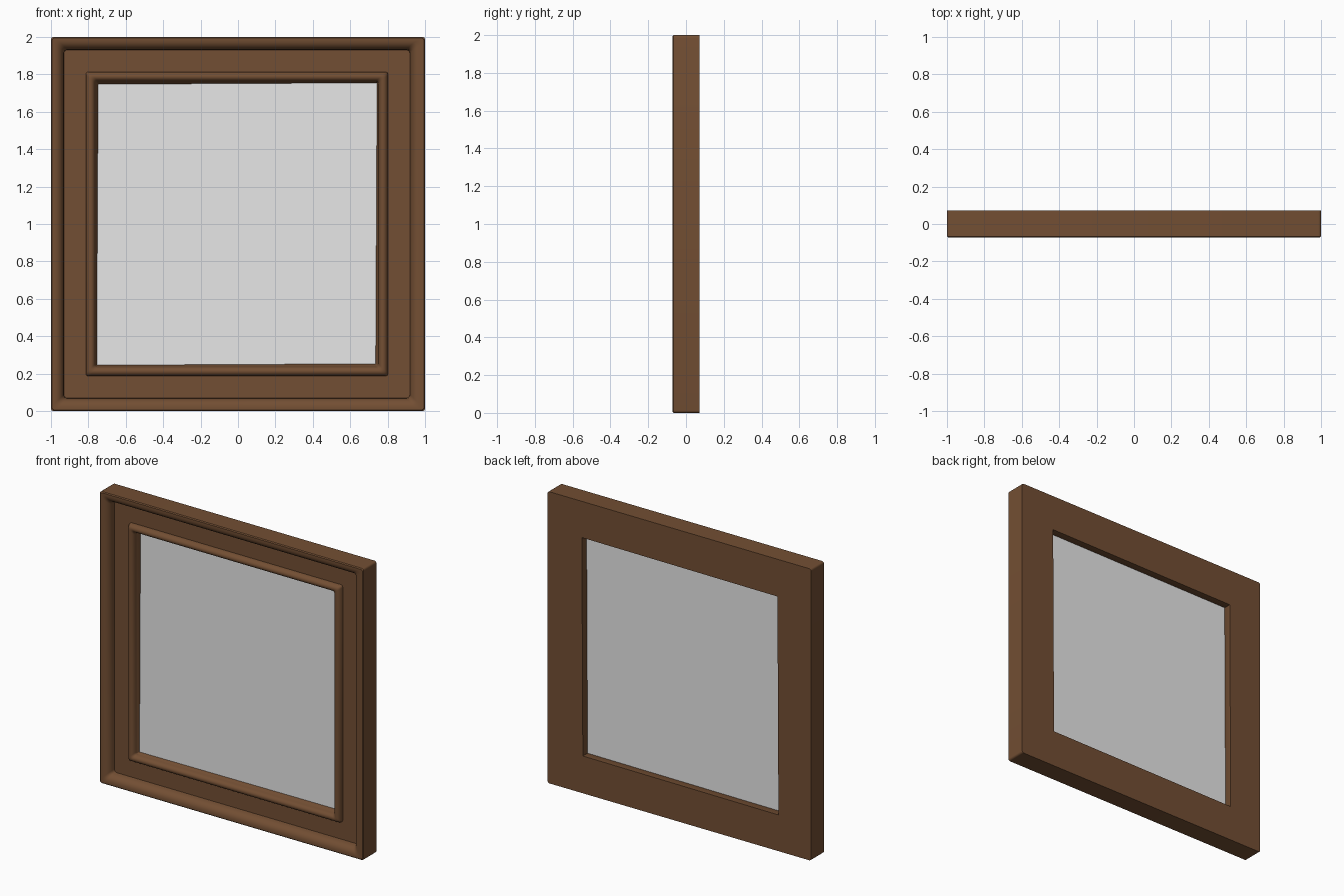
import bpy, bmesh, math

old = bpy.data.objects.get("Cube")
if old:
    bpy.data.objects.remove(old, do_unlink=True)


def material(name, colour, roughness):
    m = bpy.data.materials.new(name)
    m.use_nodes = True
    m.diffuse_color = (*colour, 1)
    bsdf = m.node_tree.nodes["Principled BSDF"]
    bsdf.inputs["Base Color"].default_value = (*colour, 1)
    bsdf.inputs["Roughness"].default_value = roughness
    return m


wood = material("brown wood", (0.17, 0.077, 0.033), 0.6)
pane = material("pale grey glass", (0.8, 0.8, 0.8), 0.3)


def rectangle(inset, y, radius, skew=0.0, steps=4):
    """Rounded rectangle at a distance inside the outer edge, slightly skewed by hand."""
    shift = 0.012 if inset > 0.03 else 0.0
    x0, x1, z0, z1 = inset - 1, 1 - inset - shift, inset, 2 - inset
    corners = ((x1, z1, -1, -1), (x0, z1, 1, -1), (x0, z0, 1, 1), (x1, z0, -1, 1))
    points = []
    for k, (cx, cz, sx, sz) in enumerate(corners):
        for i in range(steps + 1):
            a = math.pi / 2 * (k + i / steps)
            x = cx + radius * (sx + math.cos(a))
            z = cz + radius * (sz + math.sin(a))
            points.append((x + skew * (z - 1), y, z + skew * x))
    return points


def finish(bm, name, mat):
    bmesh.ops.recalc_face_normals(bm, faces=bm.faces)
    mesh = bpy.data.meshes.new(name)
    bm.to_mesh(mesh)
    bm.free()
    mesh.materials.append(mat)
    obj = bpy.data.objects.new(name, mesh)
    bpy.context.collection.objects.link(obj)
    bpy.ops.object.select_all(action="DESELECT")
    obj.select_set(True)
    bpy.context.view_layer.objects.active = obj
    bpy.ops.object.shade_smooth_by_angle(angle=math.radians(35))
    return obj


# Moulding section: (inset, depth, corner radius, skew)
section = [(0, 0.072, 0.014, 0), (0, -0.066, 0.014, 0), (0.006, -0.072, 0.014, 0)]
# rounded outer lip falling to the recessed panel
for i in range(7):
    a = math.pi / 2 * i / 6
    section.append((0.018 + 0.05 * math.sin(a), -0.014 - 0.058 * math.cos(a), 0.02, 0))
section.append((0.069, -0.01, 0.02, 0))
# half-round inner bead
for i in range(9):
    a = math.pi * i / 8
    section.append((0.212 - 0.026 * math.cos(a), -0.01 - 0.036 * math.sin(a), 0.015, 0))
# rebate and inner reveal through to the back
section += [(0.24, -0.006, 0.006, 0.002), (0.25, 0.015, 0.003, 0.005),
            (0.252, 0.072, 0.003, 0.005)]

bm = bmesh.new()
rings = [[bm.verts.new(p) for p in rectangle(*s)] for s in section]
for a, b in zip(rings, rings[1:] + rings[:1]):
    for i in range(len(a)):
        j = (i + 1) % len(a)
        bm.faces.new((a[i], a[j], b[j], b[i]))
finish(bm, "window_frame", wood)

# Glass pane, a thin plate let into the reveal
bm = bmesh.new()
front, back = ([bm.verts.new(p) for p in rectangle(0.247, y, 0.003, 0.005)]
               for y in (0.012, 0.018))
bm.faces.new(front)
bm.faces.new(back[::-1])
for i in range(len(front)):
    j = (i + 1) % len(front)
    bm.faces.new((front[i], front[j], back[j], back[i]))
finish(bm, "glass_pane", pane)
